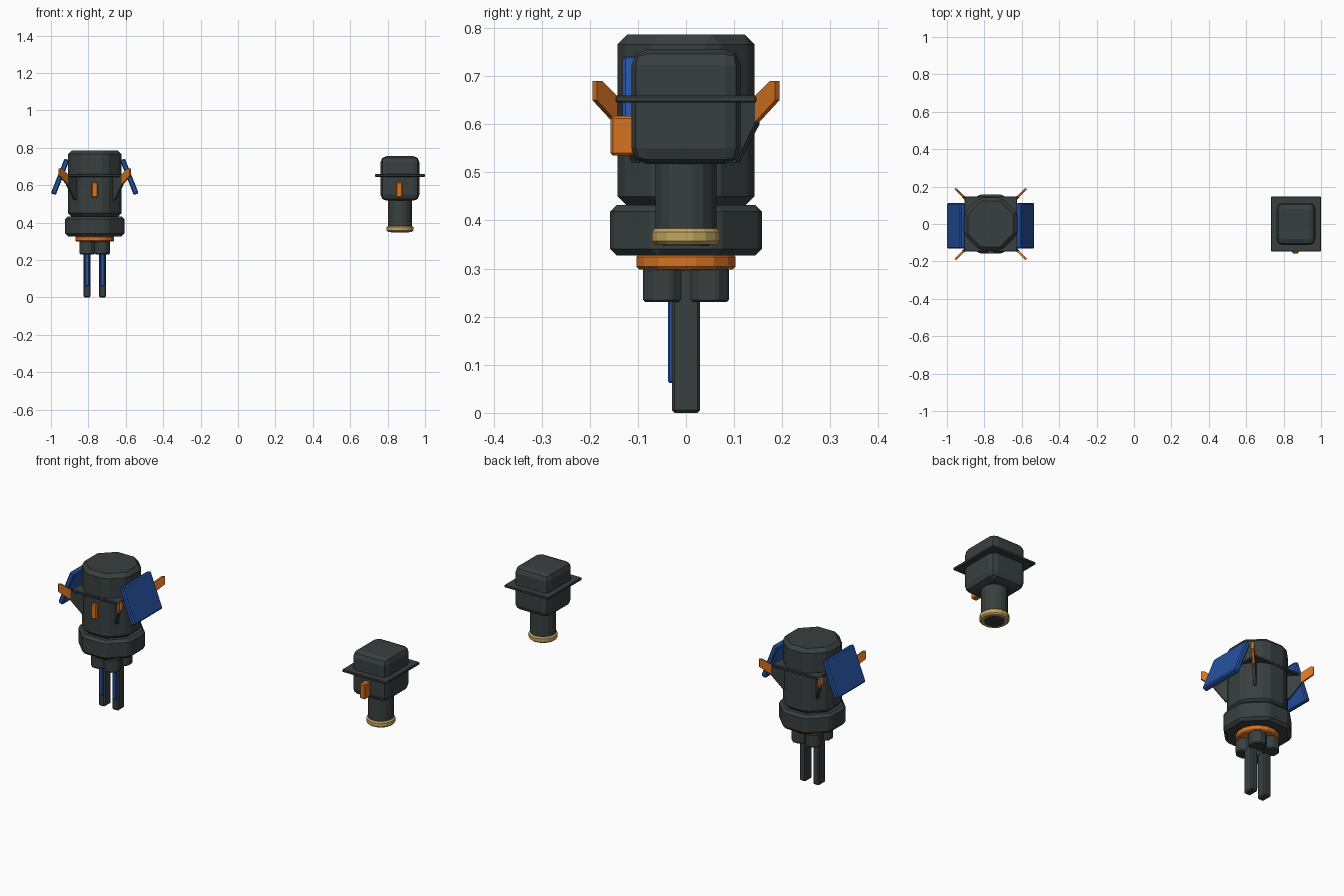
import bpy
from math import pi, cos, radians, sqrt
from mathutils import Matrix

if "Cube" in bpy.data.objects:
    bpy.data.objects.remove(bpy.data.objects["Cube"])


def material(name, rgb):
    m = bpy.data.materials.new(name)
    m.use_nodes = True
    m.diffuse_color = (*rgb, 1)
    m.node_tree.nodes["Principled BSDF"].inputs["Base Color"].default_value = (*rgb, 1)
    return m


DARK = material("dark grey", (0.04, 0.05, 0.05))
ORANGE = material("orange", (0.68, 0.17, 0.015))
BLUE = material("blue", (0.02, 0.085, 0.36))
GOLD = material("pale gold", (0.55, 0.38, 0.12))

TOOL = -0.766   # centre of the large unit
POD = 0.866     # centre of the small unit


def finish(ob, name, mat, bevel=0, segments=1):
    ob.name = name
    ob.data.materials.append(mat)
    if bevel:
        mod = ob.modifiers.new("bevel", "BEVEL")
        mod.width = bevel
        mod.segments = segments
        mod.limit_method = "ANGLE"
        mod.angle_limit = radians(30)
    return ob


def box(name, mat, center, size, bevel=0, segments=1, tilt=0):
    bpy.ops.mesh.primitive_cube_add(size=1, location=center)
    ob = bpy.context.object
    ob.data.transform(Matrix.Diagonal((*size, 1)))
    ob.rotation_euler.y = tilt
    return finish(ob, name, mat, bevel, segments)


def prism(name, mat, x, y, z0, z1, apothem, sides=8, bevel=0):
    bpy.ops.mesh.primitive_cylinder_add(
        vertices=sides, radius=apothem / cos(pi / sides), depth=z1 - z0,
        location=(x, y, (z0 + z1) / 2))
    ob = bpy.context.object
    ob.data.transform(Matrix.Rotation(pi / sides, 4, "Z"))
    return finish(ob, name, mat, bevel)


def radial_plate(name, mat, profile, thickness, angle):
    """Upright plate cut from a (radius, height) outline, turned about the large unit."""
    n = len(profile)
    verts = [(r, s * thickness / 2, z) for s in (-1, 1) for r, z in profile]
    faces = [tuple(range(n)), tuple(range(2 * n - 1, n - 1, -1))]
    faces += [(i, i + n, (i + 1) % n + n, (i + 1) % n) for i in range(n)]
    me = bpy.data.meshes.new(name)
    me.from_pydata(verts, [], faces)
    ob = bpy.data.objects.new(name, me)
    bpy.context.collection.objects.link(ob)
    ob.location.x = TOOL
    ob.rotation_euler.z = angle
    return finish(ob, name, mat)


# Large unit: body, collar, disc
prism("main_body", DARK, TOOL, 0, 0.43, 0.786, 0.142, bevel=0.02)
prism("lower_collar", DARK, TOOL, 0, 0.327, 0.432, 0.158, bevel=0.014)
prism("orange_disc", ORANGE, TOOL, 0, 0.298, 0.33, 0.103, 16, 0.006)
box("body_flange", DARK, (TOOL, 0, 0.652), (0.28, 0.293, 0.014), 0.003)
box("body_indicator", ORANGE, (TOOL, -0.14, 0.576), (0.034, 0.034, 0.082), 0.005)

# Four lugs below the disc
for sx in (-1, 1):
    for sy in (-1, 1):
        prism("lug", DARK, TOOL + sx * 0.04, sy * 0.048, 0.23, 0.302, 0.041, bevel=0.005)

# Legs with blue strips, and tilted side panels
for side, s in (("right", -1), ("left", 1)):
    x = TOOL + s * 0.041
    box(side + "_leg", DARK, (x, 0, 0.151), (0.038, 0.059, 0.302), 0.006)
    box(side + "_leg_strip", BLUE, (x, -0.031, 0.17), (0.022, 0.012, 0.216), 0.003)
    box(side + "_panel", BLUE, (TOOL + s * 0.185, -0.01, 0.645),
        (0.028, 0.244, 0.2), 0.006, tilt=-s * radians(21.5))

# Diagonal struts with orange fins
strut = [(0.092, 0.52), (0.107, 0.52), (0.148, 0.60), (0.148, 0.655), (0.092, 0.655)]
fin = [(0.144, 0.60), (0.190, 0.65), (0.190, 0.69), (0.179, 0.69), (0.144, 0.655)]
for k in range(4):
    angle = pi / 4 + k * pi / 2
    radial_plate("strut", DARK, [(a * sqrt(2), z) for a, z in strut], 0.014, angle)
    radial_plate("fin", ORANGE, [(a * sqrt(2), z) for a, z in fin], 0.013, angle)

# Small unit: rounded head, flange, neck, gold ring
box("pod_head", DARK, (POD, 0, 0.636), (0.208, 0.226, 0.238), 0.032, 2)
box("pod_flange", DARK, (POD, 0, 0.652), (0.267, 0.293, 0.014), 0.003)
box("pod_indicator", ORANGE, (POD - 0.003, -0.132, 0.576), (0.034, 0.05, 0.082), 0.005)
prism("pod_neck", DARK, POD, 0, 0.36, 0.53, 0.063, 16)
prism("pod_ring", GOLD, POD, 0, 0.35, 0.383, 0.071, 16, 0.007)
prism("pod_lens", DARK, POD, 0, 0.347, 0.353, 0.048, 16)
